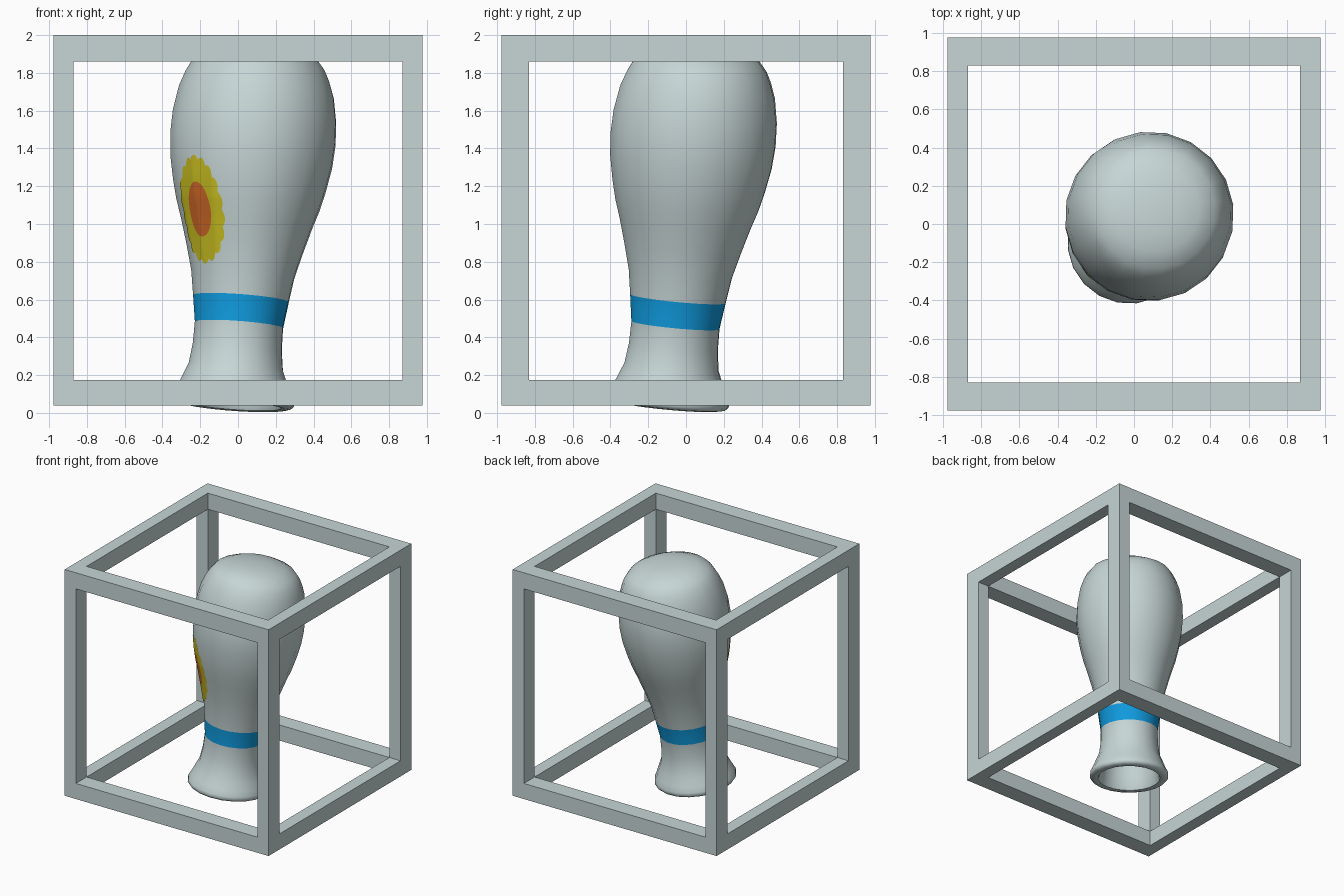
import bpy, bmesh, math
from mathutils import Vector

if "Cube" in bpy.data.objects:
    bpy.data.objects.remove(bpy.data.objects["Cube"])

def material(name, rgb):
    m = bpy.data.materials.new(name)
    m.diffuse_color = (*rgb, 1)
    m.use_nodes = True
    m.node_tree.nodes["Principled BSDF"].inputs["Base Color"].default_value = m.diffuse_color
    return m

GREY = material("pale_grey", (0.57, 0.67, 0.67))
BLUE = material("band_blue", (0.005, 0.33, 0.74))
YELLOW = material("petal_yellow", (0.58, 0.51, 0.014))
ORANGE = material("centre_orange", (0.61, 0.135, 0.019))

def finish(name, bm, mats, smooth=None):
    bmesh.ops.recalc_face_normals(bm, faces=bm.faces)
    me = bpy.data.meshes.new(name)
    bm.to_mesh(me)
    bm.free()
    for m in mats:
        me.materials.append(m)
    ob = bpy.data.objects.new(name, me)
    bpy.context.collection.objects.link(ob)
    if smooth:
        bpy.ops.object.select_all(action='DESELECT')
        ob.select_set(True)
        bpy.context.view_layer.objects.active = ob
        bpy.ops.object.shade_smooth_by_angle(angle=math.radians(smooth))
    return ob

# Box frame: a 3x3x3 cell block keeping only edge and corner cells
XS, YS, ZS = (-.977, -.87, .87, .977), (-.977, -.83, .83, .977), (.04, .175, 1.86, 2.0)

def solid(c):
    return all(0 <= i <= 2 for i in c) and sum(i != 1 for i in c) >= 2

bm = bmesh.new()
cache = {}
def corner(i, j, k):
    if (i, j, k) not in cache:
        cache[i, j, k] = bm.verts.new((XS[i], YS[j], ZS[k]))
    return cache[i, j, k]

for n in range(27):
    cell = (n % 3, n // 3 % 3, n // 9)
    if not solid(cell):
        continue
    for ax in range(3):
        for side in (0, 1):
            near = list(cell)
            near[ax] += 2 * side - 1
            if solid(near):
                continue
            u, v = (ax + 1) % 3, (ax + 2) % 3
            quad = []
            for du, dv in ((0, 0), (1, 0), (1, 1), (0, 1)):
                p = list(cell)
                p[ax] += side
                p[u] += du
                p[v] += dv
                quad.append(corner(*p))
            bm.faces.new(quad if side else quad[::-1])
finish("box_frame", bm, [GREY])

# Leaning upturned vase: (radius, distance along axis)
SIDES, PHASE = 20, math.radians(7)
STEP = 2 * math.pi / SIDES
BASE, AXIS = Vector((-.03, -.10, 0)), Vector((.075, .095, 1))
TILT = Vector((0, 0, 1)).rotation_difference(AXIS)
BAND = (.465, .605)
OUTER = [(.28, .037), (.31, .044), (.325, .06), (.322, .085), (.302, .125), (.279, .18),
         (.252, .245), (.238, .35), (.236, BAND[0]), (.256, BAND[1]), (.276, .735),
         (.312, .87), (.35, 1.0), (.383, 1.1), (.408, 1.2), (.433, 1.33), (.442, 1.45),
         (.437, 1.57), (.414, 1.7), (.385, 1.78), (.357, 1.835), (.315, 1.885),
         (.23, 1.925), (.12, 1.945)]
INNER = [(.257, .042), (.248, .06), (.235, .14), (.215, .25), (.205, .46), (.245, .74),
         (.38, 1.2), (.405, 1.5), (.34, 1.78), (.2, 1.87)]

def on_vase(r, a, s):
    return BASE + AXIS * s + TILT @ Vector((r * math.cos(a), r * math.sin(a), 0))

bm = bmesh.new()
profile = INNER[::-1] + OUTER
rings = [[bm.verts.new(on_vase(r, PHASE + i * STEP, s)) for i in range(SIDES)]
         for r, s in profile]
for k in range(len(rings) - 1):
    for i in range(SIDES):
        j = (i + 1) % SIDES
        f = bm.faces.new((rings[k][i], rings[k][j], rings[k + 1][j], rings[k + 1][i]))
        # painted blue band: the outer faces between the band heights
        f.material_index = int(k >= len(INNER) and profile[k][1] == BAND[0])
for ring, s in ((rings[0], 1.89), (rings[-1], 1.95)):
    tip = bm.verts.new(on_vase(0, 0, s))
    for i in range(SIDES):
        bm.faces.new((ring[i], ring[(i + 1) % SIDES], tip))
finish("vase", bm, [GREY, BLUE], 50)

# Painted flower: thin scalloped plate that follows the faceted vase wall
def wall_radius(s):
    for (r0, s0), (r1, s1) in zip(OUTER, OUTER[1:]):
        if s0 <= s <= s1:
            return r0 + (r1 - r0) * (s - s0) / (s1 - s0)

def flower_point(t, b):
    s = 1.036 + .28 * t * math.sin(b)
    r = wall_radius(s)
    a = math.radians(-135) + .158 * t * math.cos(b) / r
    facet = (a - PHASE) % STEP - STEP / 2
    r *= math.cos(STEP / 2) / math.cos(facet)
    return on_vase(r + .004, a, s)

bm = bmesh.new()
SEG, RINGS, PETALS = 108, 10, 18
mid = bm.verts.new(flower_point(0, 0))
prev = None
for k in range(1, RINGS + 1):
    ring = []
    for i in range(SEG):
        b = 2 * math.pi * i / SEG
        t = k / RINGS
        if k == RINGS:
            t -= .08 * (1 - abs(math.sin(b * PETALS / 2)))
        ring.append(bm.verts.new(flower_point(t, b)))
    for i in range(SEG):
        j = (i + 1) % SEG
        f = bm.faces.new((prev[i], prev[j], ring[j], ring[i]) if prev else (mid, ring[i], ring[j]))
        f.material_index = int(k <= RINGS // 2)
    prev = ring
# face the plate outwards
bm.normal_update()
flower = finish("flower", bm, [YELLOW, ORANGE], 50)
if sum((p.normal.y for p in flower.data.polygons)) > 0:
    flower.data.flip_normals()
